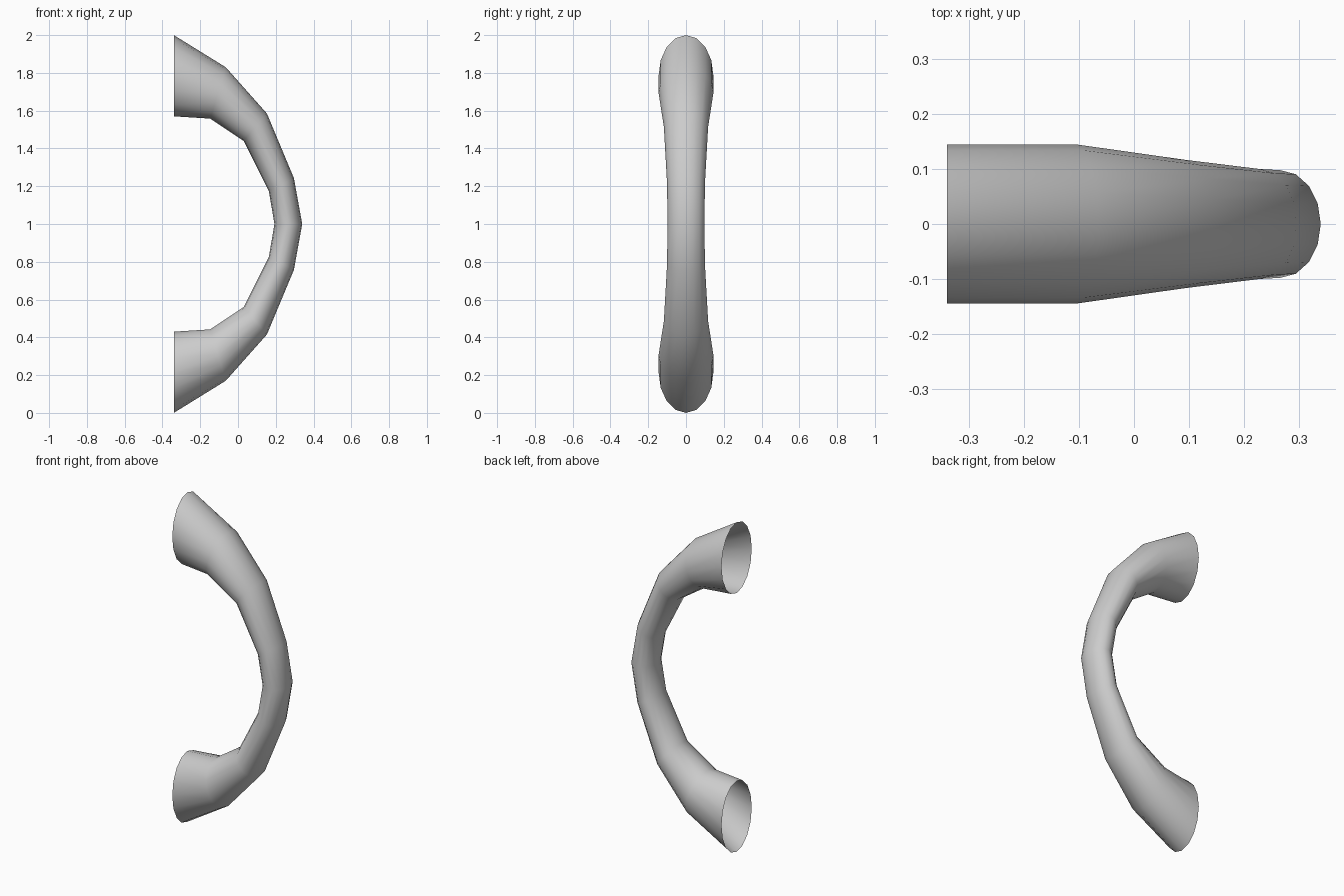
import bpy, bmesh, math
from mathutils import Vector

if "Cube" in bpy.data.objects:
    bpy.data.objects.remove(bpy.data.objects["Cube"])

SIDES = 16

# upper half of the handle: outer (x, z), inner (x, z), half width in y
sections = [
    ((-0.34, 2.00), (-0.34, 1.57), 0.145),
    ((-0.065, 1.83), (-0.147, 1.558), 0.145),
    ((0.153, 1.585), (0.03, 1.44), 0.117),
    ((0.296, 1.243), (0.163, 1.175), 0.10),
    ((0.34, 1.00), (0.193, 1.00), 0.098),
]

bm = bmesh.new()


def ring(outer, inner, half_width):
    """Elliptical cross-section spanning the outer and inner profile points."""
    a = Vector((outer[0], 0, outer[1] - 1))
    b = Vector((inner[0], 0, inner[1] - 1))
    verts = []
    for i in range(SIDES):
        t = math.tau * i / SIDES
        p = (a + b) / 2 + (a - b) / 2 * math.cos(t)
        p.y = half_width * math.sin(t)
        verts.append(bm.verts.new(p))
    return verts


# open-ended tube skinned through the sections
rings = [ring(*s) for s in sections]
for r, q in zip(rings, rings[1:]):
    for i in range(SIDES):
        j = (i + 1) % SIDES
        bm.faces.new((r[i], q[i], q[j], r[j]))

mesh = bpy.data.meshes.new("handle")
bmesh.ops.recalc_face_normals(bm, faces=bm.faces)
bm.normal_update()
if bm.faces[0].normal.dot(Vector((0.5, 0, 0.85))) < 0:
    bmesh.ops.reverse_faces(bm, faces=bm.faces)
for f in bm.faces:
    f.smooth = True
bm.to_mesh(mesh)
bm.free()

handle = bpy.data.objects.new("handle", mesh)
bpy.context.collection.objects.link(handle)
handle.location.z = 1

# lower half mirrored and welded at the middle
mirror = handle.modifiers.new("lower_half", 'MIRROR')
mirror.use_axis = (False, False, True)
mirror.use_mirror_merge = True
mirror.merge_threshold = 0.001
